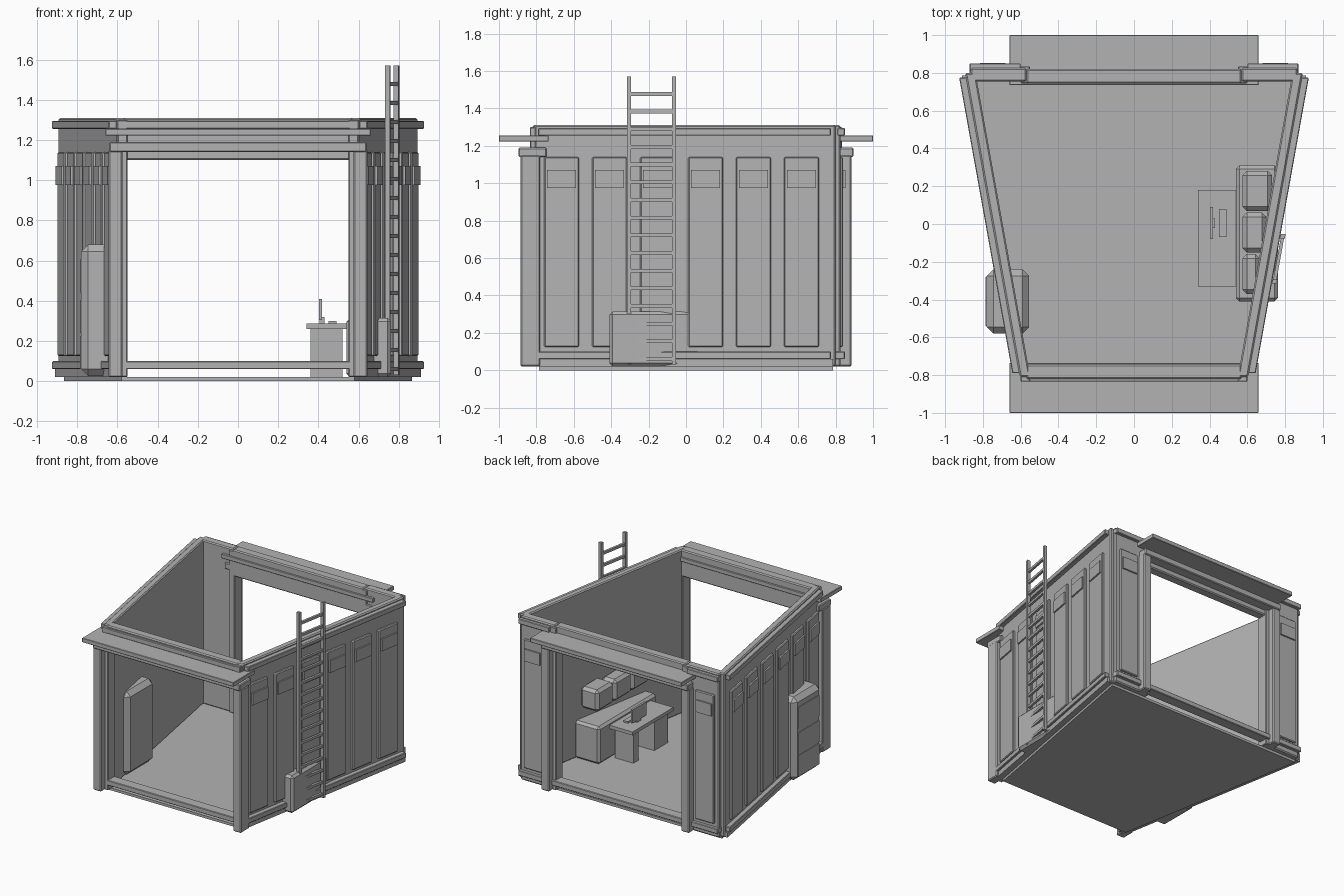
import bpy, bmesh, math

if "Cube" in bpy.data.objects:
    bpy.data.objects.remove(bpy.data.objects["Cube"])

grey = bpy.data.materials.new("plain grey")
grey.diffuse_color = (0.45, 0.45, 0.45, 1)
grey.use_nodes = True
grey.node_tree.nodes["Principled BSDF"].inputs["Base Color"].default_value = grey.diffuse_color


def prism(name, pts, z0, z1, bevel=0.0):
    """Vertical prism over an xy outline, with optional chamfered edges."""
    bm = bmesh.new()
    lo = [bm.verts.new((x, y, z0)) for x, y in pts]
    hi = [bm.verts.new((x, y, z1)) for x, y in pts]
    n = len(pts)
    bm.faces.new(lo)
    bm.faces.new(hi)
    for i in range(n):
        j = (i + 1) % n
        bm.faces.new((lo[i], lo[j], hi[j], hi[i]))
    bmesh.ops.recalc_face_normals(bm, faces=bm.faces)
    if bevel:
        bmesh.ops.bevel(bm, geom=bm.edges[:], offset=bevel, segments=1, affect='EDGES')
    me = bpy.data.meshes.new(name)
    bm.to_mesh(me)
    bm.free()
    me.materials.append(grey)
    ob = bpy.data.objects.new(name, me)
    bpy.context.collection.objects.link(ob)
    return ob


def box(name, x0, x1, y0, y1, z0, z1, bevel=0.0):
    return prism(name, [(x0, y0), (x1, y0), (x1, y1), (x0, y1)], z0, z1, bevel)


def wall_x(y):
    """Outer face of the slanted right wall."""
    return 0.75 + 0.18 * y


def wall_box(name, s, y0, y1, o0, o1, z0, z1, bevel=0.0):
    """Block lying along the slanted wall; s = 1 right, -1 left."""
    pts = [(s * (wall_x(y) + o), y) for y, o in
           ((y0, o0), (y0, o1), (y1, o1), (y1, o0))]
    return prism(name, pts, z0, z1, bevel)


# Floor
prism("floor", [(-0.58, -0.785), (0.58, -0.785), (0.865, 0.785), (-0.865, 0.785)], 0, 0.02)

for s, side in ((1, "right"), (-1, "left")):
    # Slanted side wall with rails
    wall_box(side + "_wall", s, -0.81, 0.80, -0.055, 0, 0.02, 1.31, 0.008)
    wall_box(side + "_base_foot", s, -0.80, 0.785, -0.01, 0.02, 0.02, 0.06)
    wall_box(side + "_base_rail", s, -0.79, 0.775, -0.01, 0.036, 0.06, 0.10, 0.004)
    wall_box(side + "_top_rail", s, -0.79, 0.775, -0.01, 0.036, 1.255, 1.295, 0.004)
    # Six raised panels with a small plate on each
    for i in range(6):
        y = -0.665 + i * 0.2565
        wall_box(f"{side}_panel_{i}", s, y - 0.093, y + 0.093, -0.005, 0.02, 0.125, 1.14, 0.006)
        wall_box(f"{side}_panel_plate_{i}", s, y - 0.077, y + 0.077, 0.015, 0.032, 0.975, 1.07)

    # Back wall stub beside the opening
    xs = sorted((s * 0.57, s * 0.865))
    box(side + "_back_wall", *xs, 0.755, 0.825, 0.02, 1.31, 0.008)
    box(side + "_back_top_rail", *sorted((s * 0.60, s * 0.87)), 0.81, 0.85, 1.255, 1.295, 0.004)
    box(side + "_back_panel", *sorted((s * 0.665, s * 0.83)), 0.815, 0.84, 0.125, 1.14, 0.006)
    box(side + "_back_plate", *sorted((s * 0.68, s * 0.815)), 0.835, 0.852, 0.975, 1.07)

    # Posts and inner jambs of both openings
    for d, end in ((-1, "front"), (1, "back")):
        box(f"{side}_{end}_post", *sorted((s * 0.575, s * 0.645)),
            *sorted((d * 0.78, d * 0.885)), 0.02, 1.15, 0.007)
        box(f"{side}_{end}_jamb", *sorted((s * 0.55, s * 0.60)),
            *sorted((d * 0.745, d * 0.835)), 0.02, 1.30, 0.005)

for d, end in ((-1, "front"), (1, "back")):
    # Header, lintel, canopy and low rail of each opening
    box(end + "_header", -0.57, 0.57, *sorted((d * 0.745, d * 0.82)), 1.10, 1.31, 0.008)
    box(end + "_lintel", -0.64, 0.64, *sorted((d * 0.745, d * 0.895)), 1.14, 1.19, 0.006)
    box(end + "_canopy", -0.66, 0.66, *sorted((d * 0.735, d * 1.0)), 1.222, 1.256, 0.003)
box("front_top_rail", -0.60, 0.60, -0.835, -0.80, 1.255, 1.295, 0.004)
box("front_low_rail", -0.59, 0.59, -0.835, -0.75, 0.06, 0.10, 0.004)
box("back_low_rail", -0.87, 0.87, 0.765, 0.85, 0.06, 0.10, 0.004)

# Ladder on the right wall
for n, y in (("front", -0.305), ("back", -0.065)):
    wall_box(f"ladder_{n}_rail", 1, y - 0.011, y + 0.011, 0.037, 0.062, 0.03, 1.57)
for i in range(16):
    z = 0.06 + i * 0.0945
    wall_box(f"ladder_rung_{i}", 1, -0.30, -0.07, 0.04, 0.058, z - 0.01, z + 0.01)

# Long cabinet that pokes through the right wall
box("long_cabinet", 0.54, 0.762, -0.41, 0.31, 0.02, 0.315, 0.018)
# Wall units above the cabinet
for i, (y, x1) in enumerate(((0.175, 0.73), (-0.045, 0.70), (-0.265, 0.665))):
    box(f"wall_unit_{i}", 0.575, x1, y - 0.105, y + 0.105, 0.41, 0.58, 0.022)

# Desk with screen and keyboard
box("desk_top", 0.34, 0.55, -0.33, 0.18, 0.26, 0.287)
box("desk_leg", 0.36, 0.52, 0.08, 0.14, 0.02, 0.26)
box("desk_drawers", 0.36, 0.52, -0.29, -0.12, 0.02, 0.26)
box("screen", 0.402, 0.418, -0.08, 0.09, 0.305, 0.41)
box("screen_stand", 0.405, 0.43, -0.02, 0.03, 0.285, 0.32)
box("keyboard", 0.45, 0.49, -0.07, 0.08, 0.287, 0.30)

# Tall locker that passes through the left wall
box("tall_locker", -0.78, -0.555, -0.58, -0.24, 0.025, 0.68, 0.035)
for i, z in enumerate((0.06, 0.24, 0.44)):
    box(f"locker_door_{i}", -0.785, -0.775, -0.54, -0.28, z, z + 0.165)
